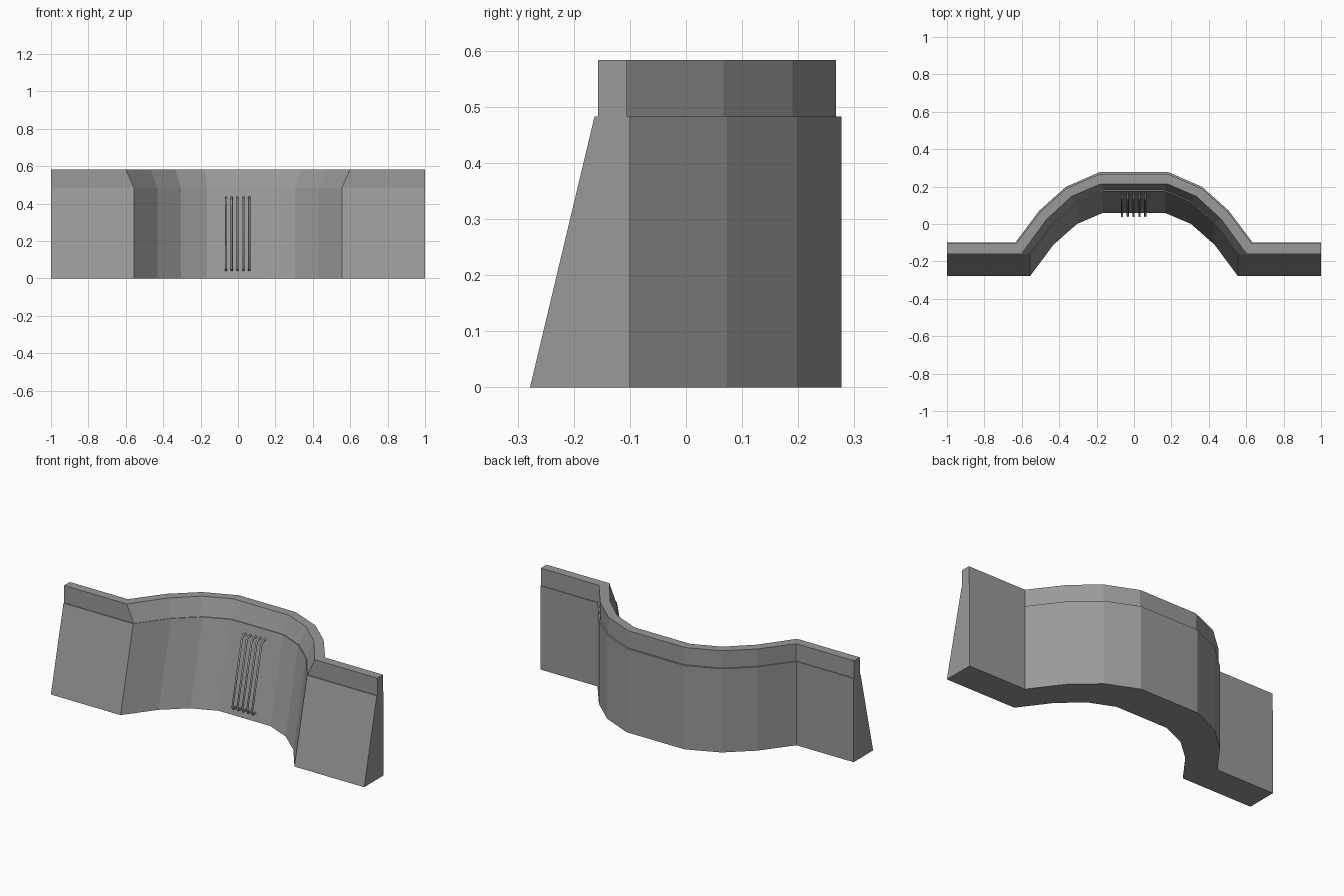
import bpy
import bmesh

cube = bpy.data.objects.get("Cube")
if cube:
    bpy.data.objects.remove(cube, do_unlink=True)

concrete = bpy.data.materials.new("grey_concrete")
concrete.use_nodes = True
GREY = (0.32, 0.32, 0.32, 1)
concrete.diffuse_color = GREY
concrete.node_tree.nodes["Principled BSDF"].inputs["Base Color"].default_value = GREY

LEDGE, TOP, BATTER = 0.483, 0.583, 0.115


def mirrored(half):
    """Complete a left-to-centre plan line on the other side."""
    return half + [(-x, y) for x, y in reversed(half)]


def shifted(line, dy):
    return [(x, y + dy) for x, y in line]


def wall_strip(name, lower, upper, z0, z1):
    """Loft between a lower and an upper (front, back) pair of plan lines."""
    bm = bmesh.new()
    fl, bl, fu, bu = [[bm.verts.new((x, y, z)) for x, y in line]
                      for line, z in ((lower[0], z0), (lower[1], z0),
                                      (upper[0], z1), (upper[1], z1))]
    for a, b in ((fl, fu), (fu, bu), (bu, bl), (bl, fl)):
        for i in range(len(a) - 1):
            bm.faces.new((a[i], a[i + 1], b[i + 1], b[i]))
    for i in (0, -1):
        bm.faces.new((fl[i], fu[i], bu[i], bl[i]))
    bmesh.ops.recalc_face_normals(bm, faces=bm.faces)
    mesh = bpy.data.meshes.new(name)
    bm.to_mesh(mesh)
    bm.free()
    mesh.materials.append(concrete)
    obj = bpy.data.objects.new(name, mesh)
    bpy.context.collection.objects.link(obj)


# Wall body: vertical back, battered front
back = mirrored([(-1, -0.1), (-0.635, -0.1), (-0.505, 0.073), (-0.365, 0.198), (-0.185, 0.277)])
front = mirrored([(-1, -0.278), (-0.555, -0.278), (-0.43, -0.11), (-0.305, 0), (-0.165, 0.06)])
wall_strip("retaining_wall", (front, back), (shifted(front, BATTER), back), 0, LEDGE)

# Coping: set back slightly, its curved front leaning outwards
cap_back = mirrored([(-1, -0.105), (-0.63, -0.105), (-0.5, 0.067), (-0.362, 0.19), (-0.183, 0.267)])
cap_top = mirrored([(-1, -0.157), (-0.6, -0.157), (-0.467, 0.025), (-0.335, 0.147), (-0.177, 0.215)])
cap_low = shifted(front, BATTER + 0.006)
wall_strip("coping", (cap_low, cap_back), (cap_top, cap_back), LEDGE, TOP)


# Five bent pipes standing off the middle of the battered face
def pipe(name, x, low=0.044, high=0.432, gap=0.032, bend=0.012):
    def face_y(z):
        return 0.06 + BATTER * z / LEDGE

    path = [(low, -0.01), (low, gap - bend), (low + bend, gap),
            (high - bend, gap), (high, gap - bend), (high, -0.01)]
    curve = bpy.data.curves.new(name, "CURVE")
    curve.dimensions = "3D"
    curve.bevel_depth = 0.006
    curve.bevel_resolution = 1
    curve.use_fill_caps = True
    spline = curve.splines.new("POLY")
    spline.points.add(len(path) - 1)
    for point, (z, out) in zip(spline.points, path):
        point.co = (x, face_y(z) - out, z, 1)
    curve.materials.append(concrete)
    obj = bpy.data.objects.new(name, curve)
    bpy.context.collection.objects.link(obj)


for i in range(5):
    pipe(f"pipe_{i + 1}", -0.064 + 0.031 * i)
